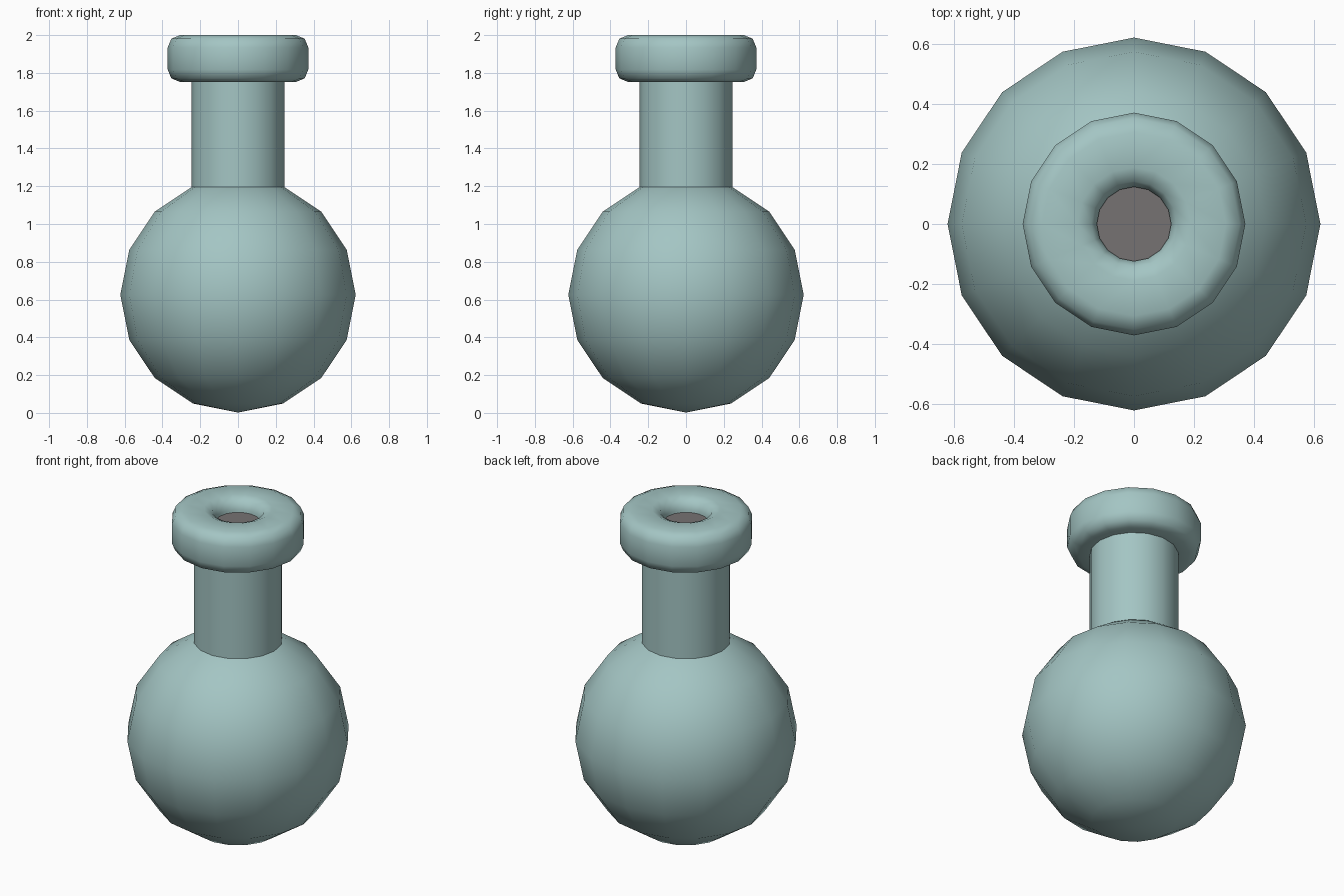
import bpy
from math import cos, sin, pi, radians

cube = bpy.data.objects.get("Cube")
if cube:
    bpy.data.objects.remove(cube, do_unlink=True)

SIDES = 16


def material(name, colour):
    mat = bpy.data.materials.new(name)
    mat.use_nodes = True
    mat.diffuse_color = colour
    mat.node_tree.nodes["Principled BSDF"].inputs["Base Color"].default_value = colour
    return mat


def finish(obj, name, mat, angle=60):
    obj.name = name
    obj.data.materials.append(mat)
    bpy.ops.object.shade_smooth_by_angle(angle=radians(angle))


def lathe(name, profile, mat):
    """Spin a closed (radius, height) profile around the z axis."""
    n = len(profile)
    verts = [(r * cos(2 * pi * i / SIDES), r * sin(2 * pi * i / SIDES), z)
             for i in range(SIDES) for r, z in profile]
    faces = []
    for i in range(SIDES):
        a, b = i * n, (i + 1) % SIDES * n
        for j in range(n):
            k = (j + 1) % n
            faces.append((a + j, b + j, b + k, a + k))
    mesh = bpy.data.meshes.new(name)
    mesh.from_pydata(verts, [], faces)
    obj = bpy.data.objects.new(name, mesh)
    bpy.context.collection.objects.link(obj)
    bpy.ops.object.select_all(action="DESELECT")
    obj.select_set(True)
    bpy.context.view_layer.objects.active = obj
    finish(obj, name, mat)


glass = material("pale teal glass", (0.37, 0.56, 0.55, 1))
dark = material("dark grey opening", (0.18, 0.17, 0.17, 1))

# Round body
bpy.ops.mesh.primitive_uv_sphere_add(segments=SIDES, ring_count=8, radius=0.623,
                                     location=(0, 0, 0.625))
finish(bpy.context.object, "body", glass)

# Straight neck, ending inside the body and the lip
bpy.ops.mesh.primitive_cylinder_add(vertices=SIDES, radius=0.247, depth=0.7,
                                    location=(0, 0, 1.5))
finish(bpy.context.object, "neck", glass)

# Thick lip: a square section with rounded corners
mid_r, mid_z, half, bevel = 0.248, 1.876, 0.124, 0.065
section = []
for corner, (sx, sz) in enumerate([(1, 1), (-1, 1), (-1, -1), (1, -1)]):
    for step in range(3):
        a = corner * pi / 2 + step * pi / 4
        section.append((mid_r + sx * (half - bevel) + bevel * cos(a),
                        mid_z + sz * (half - bevel) + bevel * sin(a)))
lathe("lip", section, glass)

# Dark disc seen inside the mouth
bpy.ops.mesh.primitive_cylinder_add(vertices=SIDES, radius=0.126, depth=0.04,
                                    location=(0, 0, 1.9))
finish(bpy.context.object, "mouth", dark)
